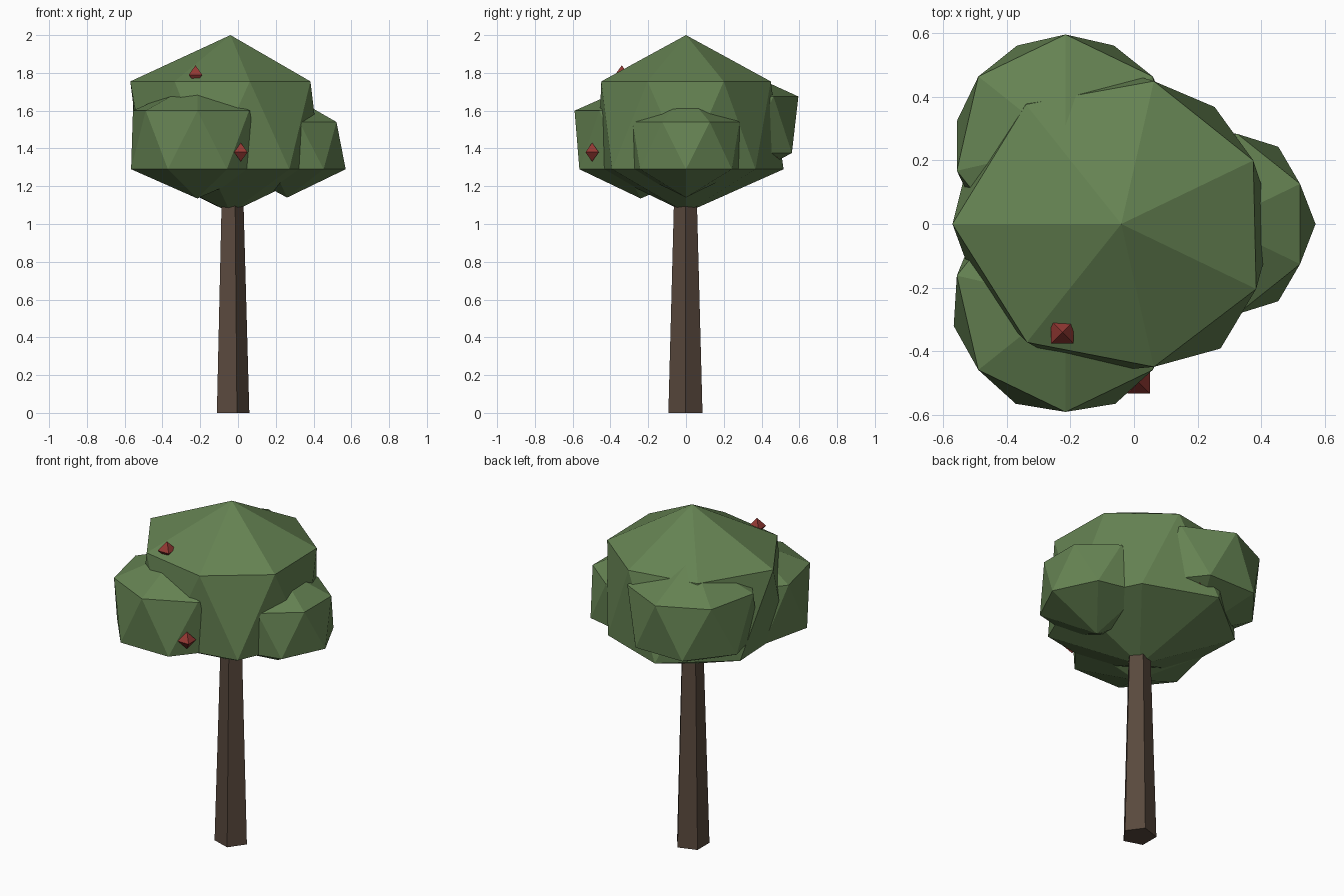
import bpy, bmesh
from math import cos, sin, pi, radians

if "Cube" in bpy.data.objects:
    bpy.data.objects.remove(bpy.data.objects["Cube"])


def material(name, rgb):
    m = bpy.data.materials.new(name)
    m.use_nodes = True
    m.diffuse_color = (*rgb, 1)
    bsdf = m.node_tree.nodes["Principled BSDF"]
    bsdf.inputs["Base Color"].default_value = (*rgb, 1)
    bsdf.inputs["Roughness"].default_value = 0.9
    return m


leaf = material("leaf green", (0.13, 0.225, 0.085))
bark = material("bark brown", (0.10, 0.066, 0.047))
red = material("berry red", (0.29, 0.04, 0.033))


def lathe(name, mat, centre, rings, start, sides):
    """Stack polygon rings of (z, radii, turn); a zero radius makes a tip.
    Skewed rings are closed with a triangle band by a convex hull."""
    bm = bmesh.new()
    cx, cy = centre
    for z, radii, turn in rings:
        if radii == 0:
            bm.verts.new((cx, cy, z))
            continue
        if not isinstance(radii, list):
            radii = [radii] * sides
        for i, r in enumerate(radii):
            a = radians(start) + (i + turn) * 2 * pi / sides
            bm.verts.new((cx + r * cos(a), cy + r * sin(a), z))
    bmesh.ops.convex_hull(bm, input=bm.verts[:])
    bmesh.ops.recalc_face_normals(bm, faces=bm.faces[:])
    me = bpy.data.meshes.new(name)
    bm.to_mesh(me)
    bm.free()
    me.materials.append(mat)
    ob = bpy.data.objects.new(name, me)
    bpy.context.collection.objects.link(ob)
    return ob


# Five-sided tapering trunk
lathe("trunk", bark, (-0.035, -0.003), [(0, 0.095, 0), (1.15, 0.063, 0)], 0, 5)

# Main crown: seven-sided gem with slightly uneven rings
lathe("crown", leaf, (-0.04, 0),
      [(2.0, 0, 0),
       (1.755, [0.53, 0.475, 0.46, 0.47, 0.46, 0.46, 0.48], 0),
       (1.29, [0.50, 0.48, 0.50, 0.48, 0.47, 0.53, 0.525], 0.5),
       (1.06, 0, 0)], 180, 7)


# Smaller foliage clumps pushed into the crown
def clump(name, centre, z, upper, lower, half, tip, start):
    lathe(name, leaf, centre,
          [(z + tip, 0, 0), (z + half, upper, 0),
           (z - half, lower, 0.5), (z - tip, 0, 0)], start, 7)


clump("front_clump", (-0.215, -0.24), 1.445, 0.35, 0.36, 0.155, 0.31, -90)
clump("back_clump", (-0.215, 0.245), 1.525, 0.35, 0.35, 0.15, 0.31, 90)
clump("left_clump", (0.26, 0), 1.415, 0.29, 0.31, 0.125, 0.275, 180 / 7)

# Berries: small square bipyramids
for name, x, y, z in (("upper_berry", -0.225, -0.34, 1.79),
                      ("front_berry", 0.015, -0.497, 1.38),
                      ("back_berry", -0.07, 0.468, 1.38)):
    lathe(name, red, (x, y),
          [(z + 0.05, 0, 0), (z, 0.05, 0), (z - 0.05, 0, 0)], 45, 4)
